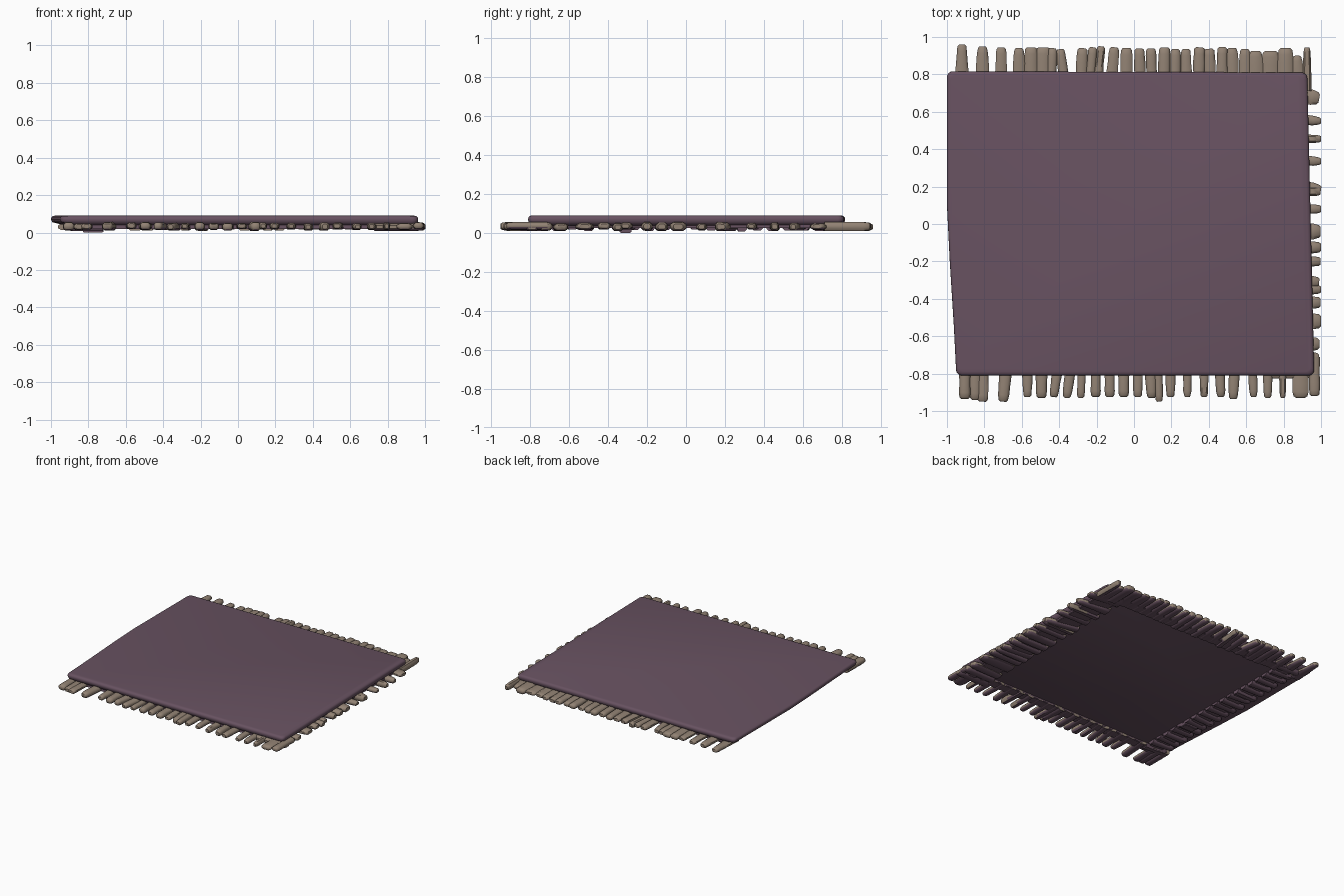
import bpy, bmesh, math, random
from mathutils import Vector

if "Cube" in bpy.data.objects:
    bpy.data.objects.remove(bpy.data.objects["Cube"])
random.seed(4)

def material(name, col):
    m = bpy.data.materials.new(name)
    m.diffuse_color = (*col, 1)
    m.use_nodes = True
    m.node_tree.nodes["Principled BSDF"].inputs["Base Color"].default_value = m.diffuse_color
    return m

PURPLE = material("muted purple", (0.138, 0.084, 0.119))
TAN = material("fringe tan", (0.29, 0.226, 0.175))

def finish(name, bm, mats):
    bmesh.ops.recalc_face_normals(bm, faces=bm.faces)
    me = bpy.data.meshes.new(name)
    bm.to_mesh(me)
    bm.free()
    ob = bpy.data.objects.new(name, me)
    bpy.context.collection.objects.link(ob)
    for m in mats:
        me.materials.append(m)
    bpy.context.view_layer.objects.active = ob
    ob.select_set(True)
    bpy.ops.object.shade_smooth_by_angle(angle=math.radians(50))
    ob.select_set(False)
    return ob

# Cloth slab: slightly skewed outline, stacked rings, left side tucked under
LEFT = [(0.82, -1.0), (0.1, -1.0), (-0.2, -0.985), (-0.55, -0.963), (-0.81, -0.95)]
def left_x(y):
    for (y1, x1), (y0, x0) in zip(LEFT, LEFT[1:]):
        if y >= y0:
            return x0 + (x1 - x0) * (y - y0) / (y1 - y0)
    return LEFT[-1][1]

def right_x(y):
    return 0.945 - 0.019 * y / 0.81

def outline(inset, left_extra):
    pts, r = [], 0.03
    lo, hi = -0.81 + inset, 0.81 - inset
    def arc(sx, sy, a0):
        for i in range(5):
            a = math.radians(a0 + 22.5 * i)
            y = (hi if sy > 0 else lo) - sy * r + r * math.sin(a)
            edge = right_x(y) - inset if sx > 0 else left_x(y) + inset + left_extra
            pts.append((edge - sx * r + r * math.cos(a), y + (0.006 if sx < 0 < sy else 0)))
    arc(1, -1, -90)
    arc(1, 1, 0)
    arc(-1, 1, 90)
    for y in (0.5, 0.1, -0.05, -0.2, -0.4, -0.55):
        pts.append((left_x(y) + inset + left_extra, y))
    arc(-1, -1, 180)
    return pts

bm = bmesh.new()
rings = [(0.034, 0.03, 0.09), (0.044, 0.012, 0.04), (0.055, 0.002, 0.005), (0.07, 0, 0),
         (0.08, 0.002, 0), (0.087, 0.009, 0), (0.09, 0.02, 0)]
prev = None
for z, inset, extra in rings:
    ring = [bm.verts.new((x, y, z)) for x, y in outline(inset, extra)]
    if prev:
        n = len(ring)
        for i in range(n):
            bm.faces.new((prev[i], prev[(i + 1) % n], ring[(i + 1) % n], ring[i]))
    else:
        bm.faces.new(ring[::-1])
    prev = ring
bm.faces.new(prev)
finish("cloth_slab", bm, [PURPLE])

# Tassel: tapered flattened tube from root to tip
def tassel(bm, root, tip, w0, w1, z0, z1):
    root, tip = Vector(root), Vector(tip)
    side = Vector((-(tip - root).y, (tip - root).x)).normalized()
    prev = None
    steps = [(0, 1), (0.4, 1), (0.65, 1), (0.85, 1), (0.96, 0.9), (1, 0.6)]
    for t, s in steps:
        c = root.lerp(tip, t)
        w = (w0 + (w1 - w0) * t) * s * random.uniform(0.93, 1.07) / 2
        h, zc = (z1 - z0) * s / 2, (z0 + z1) / 2
        ring = []
        for u, v in ((-1, -.4), (-.6, -1), (.6, -1), (1, -.4), (1, .4), (.55, 1), (-.55, 1), (-1, .4)):
            p = c + side * u * w
            ring.append(bm.verts.new((p.x, p.y, zc + v * h)))
        if prev:
            for i in range(8):
                bm.faces.new((prev[i], prev[(i + 1) % 8], ring[(i + 1) % 8], ring[i]))
        else:
            bm.faces.new(ring)
        prev = ring
    bm.faces.new(prev[::-1])

def fringe(name, items, place, mats):
    bm = bmesh.new()
    for c, w0, w1, slant, end in items:
        root, tip = place(c, slant, end)
        tassel(bm, root, tip, w0, w1, random.uniform(0.008, 0.018), random.uniform(0.048, 0.056))
    ob = finish(name, bm, mats)
    if len(mats) > 1:               # undersides are cloth coloured
        for p in ob.data.polygons:
            p.material_index = 1 if p.normal.z < -0.6 else 0

# Back fringe: centre, root width, tip width, slant, end
back = [(-.92, .08, .05, 0, .96), (-.81, .085, .055, 0, .95), (-.71, .07, .055, 0, .945),
        (-.615, .075, .055, 0, .94), (-.55, .08, .07, 0, .945), (-.485, .08, .08, 0, .945),
        (-.445, .05, .05, .01, .94), (-.365, .06, .05, -.03, .935), (-.285, .06, .06, .01, .94),
        (-.24, .05, .05, .02, .945), (-.2, .05, .045, .025, .95), (-.125, .07, .055, .02, .945),
        (-.04, .07, .065, .0, .94)]
back += [(.035 + .062 * i, .066, random.uniform(.05, .062), random.uniform(-.008, .008),
          random.uniform(.932, .948)) for i in range(10)]
back += [(.65, .09, .07, 0, .925), (.73, .09, .09, 0, .925), (.81, .1, .08, 0, .94),
         (.88, .09, .05, -.01, .9), (.925, .05, .035, 0, .945)]
fringe("back_fringe", back, lambda c, s, e: ((c, .71), (c + s, e)), [TAN, PURPLE])

# Front fringe
front = [(-.905, .055, .06, 0, -.935), (-.85, .06, .06, 0, -.94), (-.80, .05, .06, -.01, -.95),
         (-.68, .07, .06, -.02, -.95), (-.57, .06, .045, 0, -.925), (-.495, .07, .055, 0, -.93),
         (-.40, .06, .045, -.03, -.925), (-.33, .06, .045, -.03, -.93), (-.275, .05, .04, -.01, -.93),
         (-.205, .06, .05, 0, -.925), (-.13, .06, .05, 0, -.925), (-.055, .06, .055, 0, -.925),
         (.02, .06, .05, 0, -.925), (.085, .07, .05, .01, -.93), (.125, .05, .04, .01, -.95),
         (.195, .06, .045, 0, -.925), (.285, .055, .04, 0, -.925), (.375, .055, .04, 0, -.925),
         (.455, .055, .045, .01, -.925), (.54, .06, .05, -.01, -.935), (.63, .055, .04, .01, -.925),
         (.715, .055, .04, 0, -.93), (.795, .05, .03, 0, -.93), (.89, .09, .08, 0, -.93),
         (.965, .06, .055, 0, -.92)]
fringe("front_fringe", front, lambda c, s, e: ((c, -.71), (c + s, e)), [TAN, PURPLE])

# Right fringe, short ends showing past the slab
right = [(.72, .12, .07, -.05, .99), (.57, .09, .04, -.02, 1.0), (.455, .05, .045, 0, 1.0),
         (.345, .065, .045, -.01, 1.0), (.235, .07, .05, -.05, 1.0), (.175, .05, .05, 0, .998),
         (.08, .055, .05, 0, 1.0), (-.04, .085, .08, 0, .998), (-.125, .07, .065, 0, 1.0),
         (-.2, .06, .055, 0, .998), (-.29, .07, .055, -.02, .99), (-.35, .06, .05, 0, 1.0),
         (-.42, .07, .065, 0, .998), (-.52, .1, .085, 0, 1.0), (-.65, .07, .07, .01, .992),
         (-.72, .07, .07, 0, .99), (-.79, .07, .07, 0, .992)]
fringe("right_fringe", right, lambda c, s, e: ((.73, c), (e, c + s)), [TAN, PURPLE])

# Left tassels, folded beneath the slab
left = [(-.74 + .079 * i, .06, .05, random.uniform(-.015, .015), -.90 - random.uniform(0, .02))
        for i in range(20)]
fringe("left_tucked_fringe", left, lambda c, s, e: ((-.72, c), (e, c + s)), [PURPLE])

# Hem strips around the recessed underside
def strip(name, x0, x1, y0, y1, z0, z1):
    bm = bmesh.new()
    bmesh.ops.create_cube(bm, size=1)
    for v in bm.verts:
        v.co = ((x0 + x1) / 2 + v.co.x * (x1 - x0), (y0 + y1) / 2 + v.co.y * (y1 - y0),
                (z0 + z1) / 2 + v.co.z * (z1 - z0))
    bmesh.ops.bevel(bm, geom=bm.edges[:], offset=0.004, segments=2, affect='EDGES')
    finish(name, bm, [PURPLE])

strip("front_hem", -.84, .92, -.79, -.71, .018, .045)
strip("back_hem", -.84, .9, .71, .79, .018, .045)
strip("right_hem", .75, .92, -.75, .75, .024, .045)
strip("left_hem", -.86, -.74, -.75, .75, .024, .045)
# Lowest loose fold under the left side
strip("left_low_fold", -.83, -.72, -.34, -.28, 0.0, .03)
